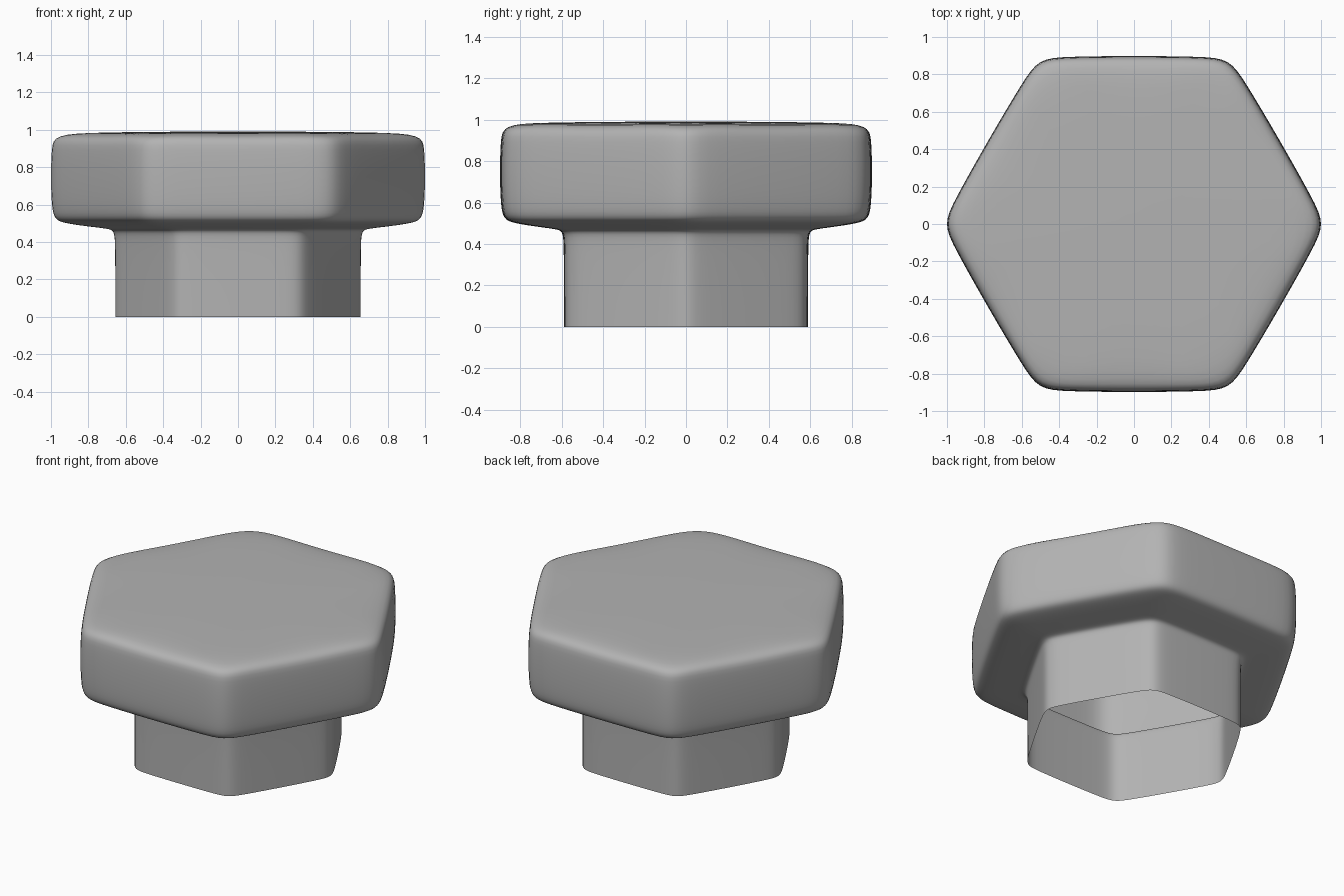
import bpy, bmesh
from math import pi, cos, sin
from mathutils import Vector

if "Cube" in bpy.data.objects:
    bpy.data.objects.remove(bpy.data.objects["Cube"])

RADIUS = 1.04    # hexagon corner radius before rounding
CHAMFER = 0.036  # corner cut, as a fraction of the side

# hexagon outline with each corner cut in two
corners = [Vector((RADIUS * cos(i * pi / 3), RADIUS * sin(i * pi / 3))) for i in range(6)]
outline = []
for i, c in enumerate(corners):
    outline.append(c.lerp(corners[i - 1], CHAMFER))
    outline.append(c.lerp(corners[(i + 1) % 6], CHAMFER))

# (scale, height) from the open foot of the stem up to the top of the head
profile = [(0.655, 0), (0.655, 0.458), (0.667, 0.47),
           (0.96, 0.5), (1, 0.54), (1, 0.955), (0.962, 0.993)]

bm = bmesh.new()
rings = [[bm.verts.new((p.x * s, p.y * s, z)) for p in outline] for s, z in profile]
n = len(outline)
for low, high in zip(rings, rings[1:]):
    for i in range(n):
        j = (i + 1) % n
        bm.faces.new((low[i], low[j], high[j], high[i]))
bm.faces.new(rings[-1])  # top of the head
for f in bm.faces:
    f.smooth = True

mesh = bpy.data.meshes.new("hex_bolt_shell")
bm.to_mesh(mesh)
bm.free()
bolt = bpy.data.objects.new("hex_bolt_shell", mesh)
bpy.context.collection.objects.link(bolt)

# darker grey metal
metal = bpy.data.materials.new("dark_grey")
metal.diffuse_color = (0.45, 0.45, 0.45, 1)
metal.use_nodes = True
metal.node_tree.nodes["Principled BSDF"].inputs["Base Color"].default_value = metal.diffuse_color
mesh.materials.append(metal)

# soft rounding of the cage
sub = bolt.modifiers.new("rounding", 'SUBSURF')
sub.levels = sub.render_levels = 3
